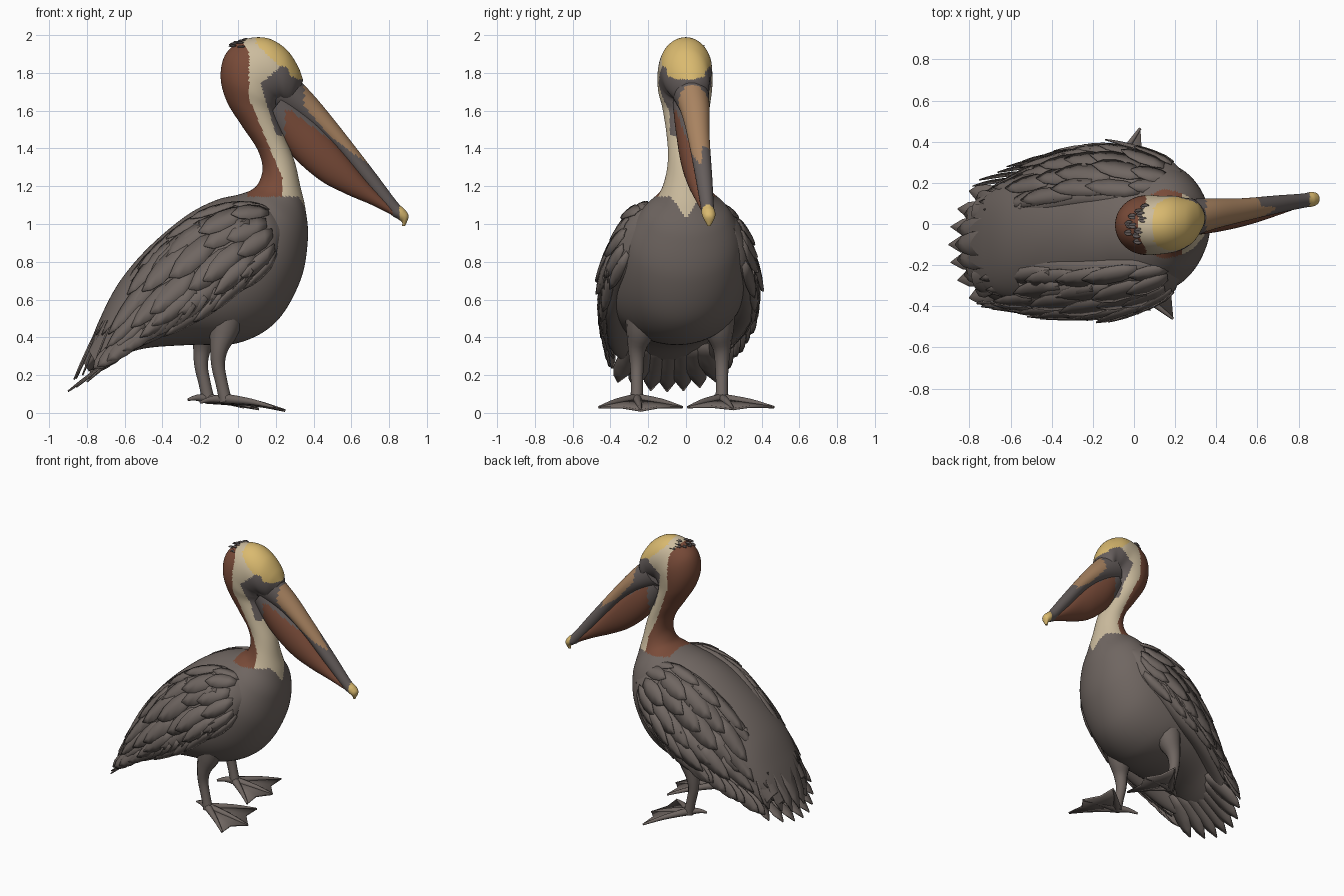
import bpy, math, random
from mathutils import Vector, Quaternion

random.seed(4)
cube = bpy.data.objects.get("Cube")
if cube:
    bpy.data.objects.remove(cube)


def material(name, rgb):
    m = bpy.data.materials.new(name)
    m.use_nodes = True
    m.diffuse_color = (*rgb, 1)
    m.node_tree.nodes["Principled BSDF"].inputs["Base Color"].default_value = (*rgb, 1)
    return m


PLUMAGE, BROWN, CREAM, YELLOW, FACE, TAN = range(6)
MATS = [material("plumage grey", (.16, .133, .12)), material("chestnut", (.19, .07, .04)),
        material("cream", (.6, .5, .34)), material("crown yellow", (.7, .49, .16)),
        material("face grey", (.13, .11, .106)), material("bill tan", (.4, .23, .12))]


def make(name, verts, faces, rule=None, color=PLUMAGE, thick=0):
    """Mesh object whose face colours follow a rule on the face centre."""
    me = bpy.data.meshes.new(name)
    me.from_pydata([tuple(v) for v in verts], [], faces)
    ob = bpy.data.objects.new(name, me)
    bpy.context.collection.objects.link(ob)
    for m in MATS if rule else [MATS[color]]:
        me.materials.append(m)
    if rule:
        for p in me.polygons:
            p.material_index = rule(*p.center)
    if thick:
        mod = ob.modifiers.new("thickness", "SOLIDIFY")
        mod.thickness, mod.offset = thick, 0
    bpy.ops.object.select_all(action="DESELECT")
    ob.select_set(True)
    bpy.context.view_layer.objects.active = ob
    bpy.ops.object.shade_smooth_by_angle(angle=math.radians(50))


def spline(rows, u):
    """Smooth interpolation through rows of numbers."""
    u = min(max(u, 0), len(rows) - 1.0001)
    i = int(u)
    t = u - i
    a, b, c, d = (rows[min(max(k, 0), len(rows) - 1)] for k in range(i - 1, i + 3))
    return [.5 * (2 * q + (r - p) * t + (2 * p - 5 * q + 4 * r - s) * t * t
                  + (3 * q - p - 3 * r + s) * t ** 3) for p, q, r, s in zip(a, b, c, d)]


def surface(rows, u, a, side=1):
    """Point on a loft of ovals: top x, z, bottom x, z, centre y, half width, inward lean."""
    xt, zt, xb, zb, y, w, *lean = spline(rows, u)
    c = math.cos(a)
    return Vector(((xt + xb) / 2 + (xt - xb) / 2 * c, y + side * (w * math.sin(a) - sum(lean) * c),
                   (zt + zb) / 2 + (zt - zb) / 2 * c))


def skin(count, seg):
    faces = [(r * seg + s, r * seg + (s + 1) % seg, (r + 1) * seg + (s + 1) % seg, (r + 1) * seg + s)
             for r in range(count - 1) for s in range(seg)]
    return faces + [tuple(reversed(range(seg))), tuple(range((count - 1) * seg, count * seg))]


def loft(name, rows, rule=None, sub=6, seg=32, side=1):
    n = (len(rows) - 1) * sub + 1
    verts = [surface(rows, r / sub, math.tau * s / seg, side) for r in range(n) for s in range(seg)]
    make(name, verts, [f[::side] for f in skin(n, seg)], rule)


def tube(name, path, seg=12, sub=4):
    """Round limb through (x, y, z, radius) points."""
    n = (len(path) - 1) * sub + 1
    pts = [spline(path, r / sub) for r in range(n)]
    verts, last, q = [], Vector((0, 0, -1)), Quaternion()
    for i, p in enumerate(pts):
        d = (Vector(pts[min(i + 1, n - 1)][:3]) - Vector(pts[max(i - 1, 0)][:3])).normalized()
        q = last.rotation_difference(d) @ q
        last = d
        verts += [Vector(p[:3]) + q @ Vector((math.cos(k), -math.sin(k), 0)) * p[3]
                  for k in (math.tau * s / seg for s in range(seg))]
    make(name, verts, skin(n, seg))


PROFILE = ((0, .6), (.3, 1), (.6, 1), (.82, .7), (1, .05))


def feather(verts, faces, f):
    """Leaf shaped plate; f maps (length, side) to a point."""
    b = len(verts)
    for s, w in PROFILE:
        verts += [f(s, t * w) for t in (-1, 0, 1)]
    for r in range(len(PROFILE) - 1):
        for c in range(2):
            k = b + r * 3 + c
            faces.append((k, k + 1, k + 4, k + 3))


def quill(verts, faces, base, tip, across):
    up = (tip - base).cross(across).normalized()
    feather(verts, faces, lambda s, t: base.lerp(tip, s) + across * t + up * .008 * (1 - abs(t)))


# Body, neck and head as one skin
def plumage_rule(x, y, z):
    hem = 1.145 - .11 * max(0, 1 - abs(y) / .08)
    if z < hem or x < .05 and z < 1.3:
        return PLUMAGE
    if x > .2 and z > 1.765 + .3 * max(0, abs(y) - .04) and abs(y) < .1:
        return YELLOW
    if z > 1.47 and x > .12 + max(0, 1.74 - z) * .3:
        if z < min(1.74 + (x - .12) * .9, 1.85 - (x - .21) * .5):
            return FACE
    if x > .095 and z > 1.95 - (x - .1) * .95:
        return YELLOW
    if z > 1.66:
        return BROWN if x < .058 - max(0, z - 1.9) * .6 else CREAM
    edge = .06 + (1.66 - z) * .42 if z > 1.24 else .235
    return BROWN if x < edge else CREAM


body = [(-.82, .27, -.79, .22, -.1, .15), (-.735, .49, -.67, .28, -.09, .24), (-.63, .69, -.5, .34, -.08, .3),
        (-.48, .87, -.25, .36, -.06, .35), (-.28, 1.04, 0, .37, -.04, .36), (-.12, 1.125, .2, .48, -.02, .34),
        (0, 1.155, .33, .7, -.01, .3), (.07, 1.18, .37, .92, 0, .23), (.11, 1.22, .357, 1.08, 0, .145),
        (.13, 1.3, .33, 1.2, 0, .108), (.10, 1.4, .3, 1.33, 0, .095), (.02, 1.52, .25, 1.46, 0, .105),
        (-.06, 1.65, .205, 1.58, 0, .125), (-.092, 1.78, .205, 1.63, -.005, .142),
        (-.065, 1.9, .215, 1.65, -.005, .146), (.03, 1.975, .225, 1.65, -.005, .142),
        (.15, 1.985, .235, 1.65, 0, .137), (.25, 1.93, .25, 1.64, .005, .122),
        (.315, 1.84, .27, 1.63, .02, .1), (.345, 1.76, .29, 1.63, .03, .06)]
loft("body_neck_and_head", body, plumage_rule, sub=10, seg=88)


# Bill, hooked tip and throat pouch
def bill_rule(x, y, z):
    if x > .855:
        return YELLOW
    low = 1.65 - (x - .33) * 1.19 + max(0, x - .48) * .45
    return TAN if .35 < x and z > low and (x < .61 or x < .72 and y < .085) else FACE


def pouch_rule(x, y, z):
    return BROWN if z < 1.6 - max(0, x - .28) * .75 and x > .25 else FACE


bill = [(.3, 1.79, .16, 1.62, .02, .1), (.42, 1.66, .33, 1.545, .048, .077), (.55, 1.5, .49, 1.42, .067, .058),
        (.72, 1.28, .67, 1.21, .095, .044), (.84, 1.12, .8, 1.06, .113, .035), (.885, 1.075, .84, 1.03, .12, .036),
        (.903, 1.04, .868, 1.01, .122, .026), (.885, .99, .868, .99, .122, .008)]
loft("upper_bill", bill, bill_rule, sub=10, seg=48)
pouch = [(.26, 1.7, .15, 1.56, .01, .08), (.34, 1.62, .28, 1.37, .03, .083), (.44, 1.52, .43, 1.235, .045, .078),
         (.56, 1.38, .57, 1.16, .062, .064), (.7, 1.21, .71, 1.1, .088, .044), (.84, 1.07, .84, 1.035, .115, .022)]
loft("throat_pouch", pouch, pouch_rule, sub=10, seg=48)

# Folded wings, leaning in over the back, with layered feathers
wing = [(.22, 1.03, .235, .93, .205, .05, .02), (.13, 1.1, .17, .76, .23, .1, .05),
        (-.05, 1.11, 0, .63, .25, .13, .08), (-.28, 1.015, -.18, .5, .26, .13, .09),
        (-.5, .82, -.38, .41, .235, .12, .09), (-.66, .58, -.58, .32, .2, .095, .07),
        (-.79, .33, -.74, .24, .17, .05, .02)]
shift = (0, -.02, -.03, -.04, -.06, -.09, -.1)
for side, label in ((1, "left"), (-1, "right")):
    rows = [(*r[:4], dy + side * r[4], *r[5:]) for r, dy in zip(wing, shift)]
    loft(label + "_wing", rows, side=side)
    verts, faces = [], []
    # coverts lying on the wing
    for row in range(6):
        for k in range(6):
            u = .8 + row * .7 + random.uniform(-.2, .2)
            a = .2 + k * .46 + random.uniform(-.1, .1)
            lift = random.uniform(.004, .026)

            def lay(s, t, u=u, a=a, lift=lift):
                p = surface(rows, u + 1.2 * s, a + .2 * s + .27 * t, side)
                out = Vector((0, side * math.sin(a), .6 * math.cos(a)))
                return p + out * (.002 + lift * s + .004 * (1 - abs(t)))
            feather(verts, faces, lay)
    # flight feathers along the lower edge
    for k in range(12):
        base = surface(rows, 1.6 + k * .32, 2.2, side)
        tip = base + Vector((-.72, -side * .1, -.62)) * random.uniform(.2, .27)
        tip.z = max(tip.z, .16)
        quill(verts, faces, base, tip, Vector((.03, side * .012, -.032)))
    make(label + "_wing_feathers", verts, faces, thick=.006)

# Tail fan: long feathers below, a shorter row lying on the rump
verts, faces = [], []
for layer in range(2):
    for k in range(7):
        t = (k - 3) / 3
        base = Vector((-.56 - .1 * layer, -.09 + t * .18, .37 + layer * (.255 - .11 * t * t)))
        tip = Vector((-.905 + .1 * t * t + .03 * layer, -.1 + t * (.26 - .04 * layer),
                      .12 + .05 * t * t + .06 * layer))
        quill(verts, faces, base, tip, Vector((0, .058, 0)))
make("tail_feathers", verts, faces, thick=.008)

# Crest tufts on the crown
verts, faces = [], []
for k in range(12):
    base = surface(body, 14.6 + .06 * k, random.uniform(-.7, .7))
    quill(verts, faces, base, base + Vector((-.04, 0, .002)), Vector((0, .013, 0)))
make("crest_tufts", verts, faces, color=FACE, thick=.004)

# Legs and webbed feet
for label, x, y, tips, heel in (
        ("right", -.09, -.26, ((.19, -.46, .03), (.25, -.24, .012), (.17, -.02, .03)), (-.2, -.2, .055)),
        ("left", -.18, .19, ((.03, .465, .03), (.11, .25, .02), (.07, .01, .03)), (-.265, .13, .07))):
    tube(label + "_leg", [(x + .04, y * .85, .58, .1), (x + .015, y * .92, .44, .08), (x - .01, y, .34, .048),
                          (x - .015, y, .25, .036), (x + .005, y, .15, .032), (x + .025, y, .06, .034)])
    ankle = Vector((x + .02, y, .075))
    tips = [Vector(p) for p in tips]
    for i, tip in enumerate(tips + [Vector(heel)]):
        mid = ankle.lerp(tip, .55) + Vector((0, 0, .008))
        tube(f"{label}_toe_{i + 1}", [(*ankle, .028), (*mid, .017), (*tip, .007)], seg=8)
    scallops = [(a + b) / 2 * .86 + ankle * .14 for a, b in zip(tips, tips[1:])]
    ring = [ankle, tips[0], scallops[0], tips[1], scallops[1], tips[2]]
    make(label + "_web", ring, [(0, i + 1, i) for i in range(1, 5)], thick=.012)
